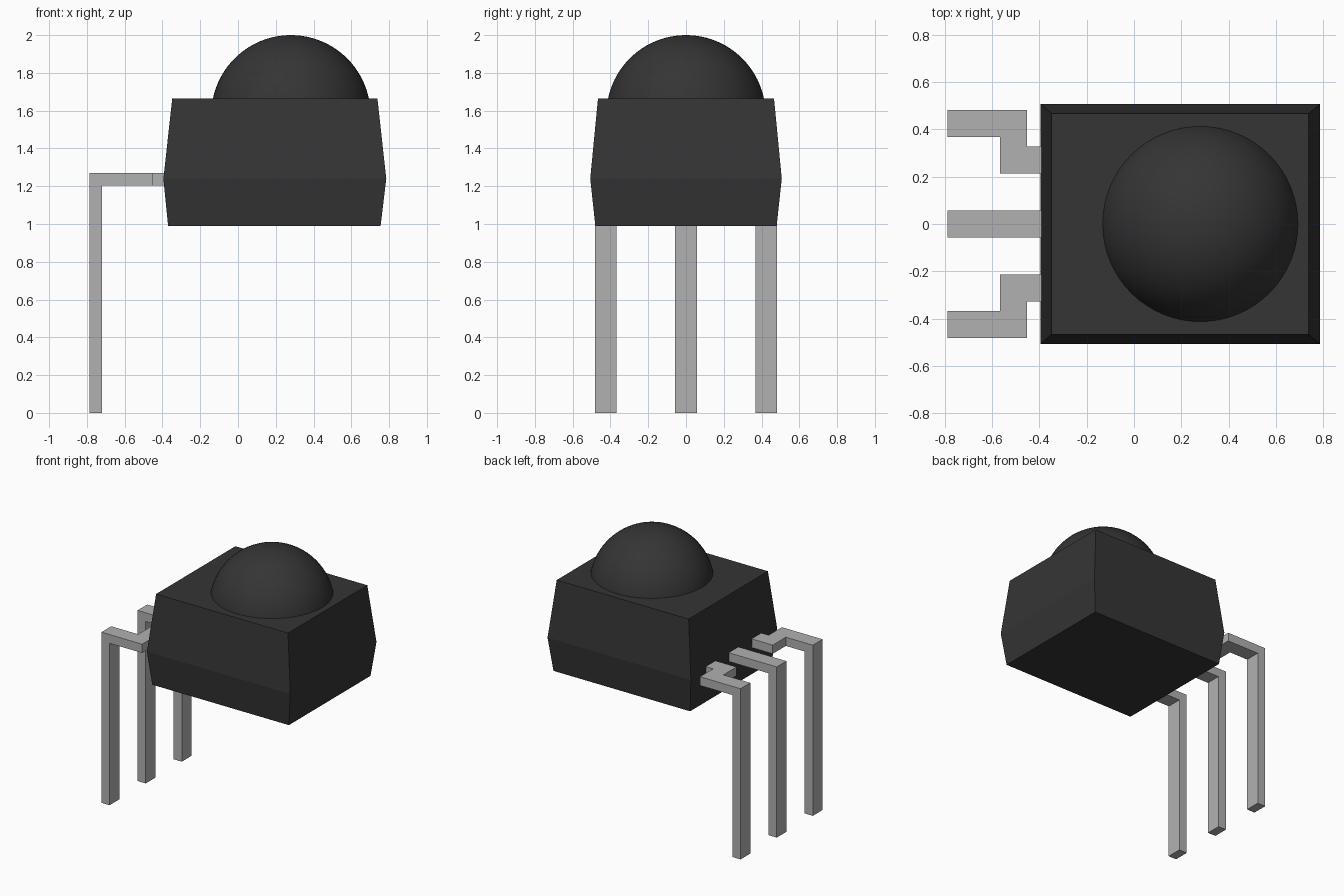
import bpy
import bmesh
import math
from mathutils import Vector

cube = bpy.data.objects.get("Cube")
if cube:
    bpy.data.objects.remove(cube, do_unlink=True)


def make_material(name, value, roughness):
    mat = bpy.data.materials.new(name)
    mat.use_nodes = True
    color = (value, value, value, 1)
    mat.diffuse_color = color
    mat.roughness = roughness
    shader = mat.node_tree.nodes["Principled BSDF"]
    shader.inputs["Base Color"].default_value = color
    shader.inputs["Roughness"].default_value = roughness
    return mat


def finish(bm, name, mat):
    bmesh.ops.recalc_face_normals(bm, faces=bm.faces)
    mesh = bpy.data.meshes.new(name)
    bm.to_mesh(mesh)
    bm.free()
    mesh.materials.append(mat)
    obj = bpy.data.objects.new(name, mesh)
    bpy.context.collection.objects.link(obj)
    return obj


black = make_material("black plastic", 0.035, 0.5)
metal = make_material("grey metal", 0.44, 0.5)

# Moulded body: rectangular rings, widest at the parting line
bm = bmesh.new()
rings = []
for z, x0, x1, y in ((0.99, -0.37, 0.755, 0.48),
                     (1.24, -0.395, 0.785, 0.507),
                     (1.665, -0.348, 0.738, 0.466)):
    corners = ((x0, -y), (x1, -y), (x1, y), (x0, y))
    rings.append([bm.verts.new((cx, cy, z)) for cx, cy in corners])
bm.faces.new(rings[0])
bm.faces.new(rings[-1])
for low, high in zip(rings, rings[1:]):
    for i in range(4):
        j = (i + 1) % 4
        bm.faces.new((low[i], low[j], high[j], high[i]))
finish(bm, "body", black)

# Domed lens: spherical cap sitting on the body
RADIUS, CAP_BASE = 0.4215, 1.66
bm = bmesh.new()
bmesh.ops.create_uvsphere(bm, u_segments=64, v_segments=48, radius=RADIUS)
bmesh.ops.translate(bm, verts=bm.verts, vec=(0.28, 0, 2 - RADIUS))
bmesh.ops.bisect_plane(bm, geom=bm.verts[:] + bm.edges[:] + bm.faces[:],
                       plane_co=(0, 0, CAP_BASE), plane_no=(0, 0, 1),
                       clear_inner=True)
lens = finish(bm, "lens_dome", black)
bpy.context.view_layer.objects.active = lens
lens.select_set(True)
bpy.ops.object.shade_smooth_by_angle(angle=math.radians(40))
lens.select_set(False)

# Bent pins: flat plate outline, thickened, with the outer end drawn down
TIP, BEND, ROOT = -0.787, -0.72, -0.38
PLATE_TOP, PLATE_LOW = 1.27, 1.205


def make_pin(name, near, far, arm, side=1):
    bm = bmesh.new()
    a, b, c, d = [bm.verts.new((x, side * y, PLATE_LOW)) for x, y in
                  ((TIP, near), (BEND, near), (BEND, far), (TIP, far))]
    bm.faces.new((a, b, c, d))
    rest = [bm.verts.new((x, side * y, PLATE_LOW)) for x, y in arm]
    bm.faces.new([b] + rest + [c])
    # Thicken the plate upwards, keeping the underside
    geom = bmesh.ops.extrude_face_region(bm, geom=bm.faces[:],
                                         use_keep_orig=True)["geom"]
    tops = [v for v in geom if isinstance(v, bmesh.types.BMVert)]
    bmesh.ops.translate(bm, verts=tops, vec=(0, 0, PLATE_TOP - PLATE_LOW))
    # Draw the underside of the outer end down to the ground
    end = next(f for f in bm.faces if set(f.verts) == {a, b, c, d})
    geom = bmesh.ops.extrude_discrete_faces(bm, faces=[end])["faces"]
    for v in geom[0].verts:
        v.co.z = 0
    bmesh.ops.remove_doubles(bm, verts=bm.verts, dist=0.0001)
    bmesh.ops.recalc_face_normals(bm, faces=bm.faces)
    bmesh.ops.dissolve_limit(bm, angle_limit=0.01, verts=bm.verts,
                             edges=bm.edges)
    finish(bm, name, metal)


make_pin("middle_pin", -0.057, 0.057, ((ROOT, -0.057), (ROOT, 0.057)))

# Outer pins step inwards before entering the body
JOG_OUT, JOG_IN = -0.565, -0.452
jog = ((JOG_OUT, 0.367), (JOG_OUT, 0.213), (ROOT, 0.213),
       (ROOT, 0.327), (JOG_IN, 0.327), (JOG_IN, 0.482))
make_pin("left_pin", 0.367, 0.482, jog, -1)
make_pin("right_pin", 0.367, 0.482, jog, 1)
